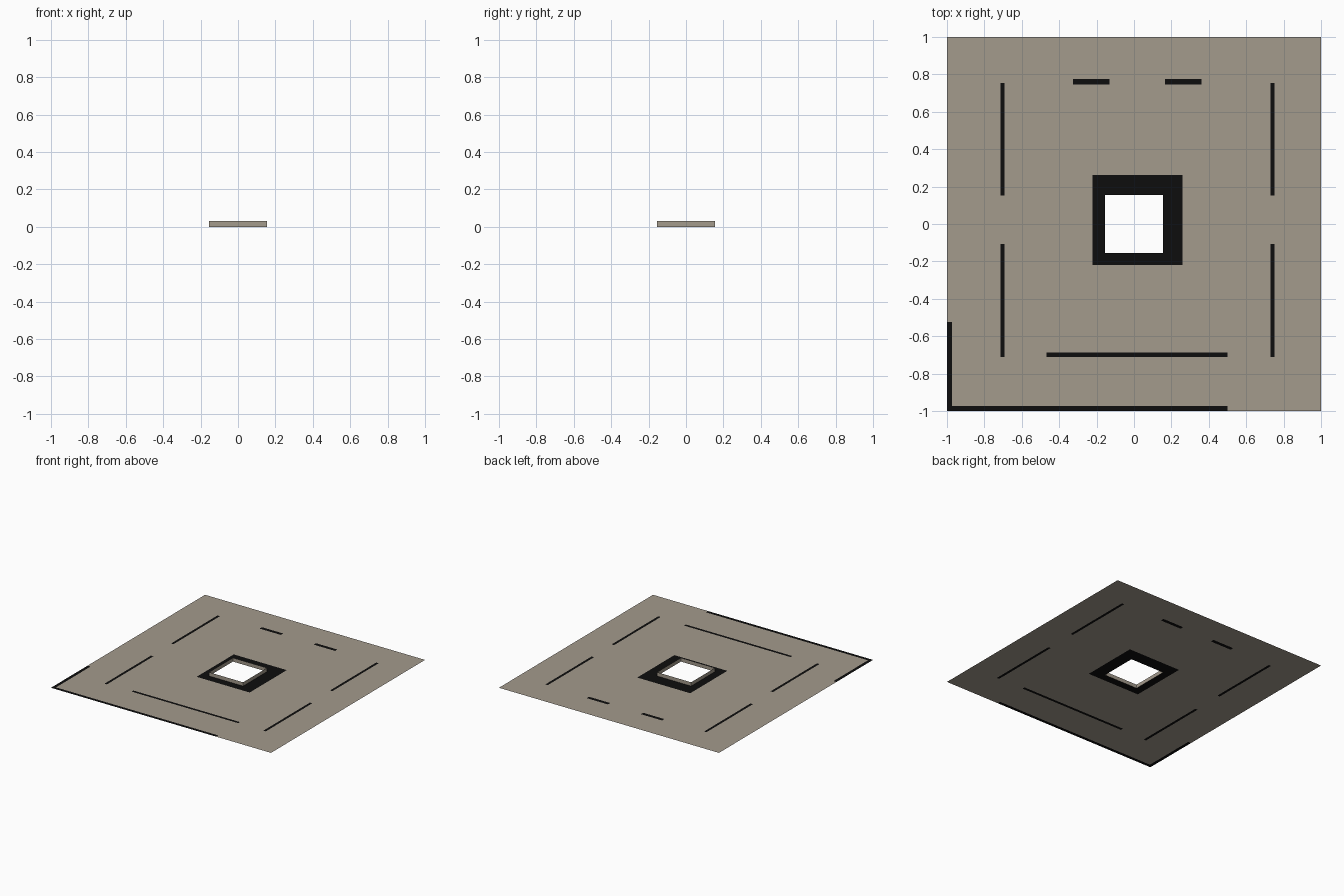
import bpy, bmesh

if "Cube" in bpy.data.objects:
    bpy.data.objects.remove(bpy.data.objects["Cube"])

def material(name, rgb):
    m = bpy.data.materials.new(name)
    m.diffuse_color = (*rgb, 1)
    m.use_nodes = True
    m.node_tree.nodes["Principled BSDF"].inputs["Base Color"].default_value = m.diffuse_color
    return m

beige = material("warm grey", (0.37, 0.325, 0.265))
black = material("black", (0.004, 0.004, 0.004))

def finish(bm, name):
    me = bpy.data.meshes.new(name)
    bm.to_mesh(me)
    bm.free()
    me.materials.append(beige)
    me.materials.append(black)
    ob = bpy.data.objects.new(name, me)
    bpy.context.collection.objects.link(ob)
    return ob

H = 0.155      # half width of the opening
RIM = 0.031    # height of the opening rim

# Painted black areas: x0, x1, y0, y1
marks = [(-0.222, 0.26, -0.22, 0.262),          # border round the opening
         (-0.325, -0.132, 0.745, 0.775),        # back dashes
         (0.167, 0.36, 0.745, 0.775),
         (-0.468, 0.5, -0.711, -0.688),         # front line
         (-1, -0.973, -1, -0.525),              # corner edges
         (-1, 0.5, -1, -0.973)]
for x0, x1 in ((-0.715, -0.693), (0.729, 0.751)):   # side lines
    marks += [(x0, x1, 0.152, 0.754), (x0, x1, -0.712, -0.108)]

# Flat panel, cut along every mark edge, with a square opening
xs = sorted({-1, 1, -H, H} | {v for m in marks for v in m[:2]})
ys = sorted({-1, 1, -H, H} | {v for m in marks for v in m[2:]})
bm = bmesh.new()
grid = [[bm.verts.new((x, y, 0)) for y in ys] for x in xs]
for i in range(len(xs) - 1):
    for j in range(len(ys) - 1):
        cx, cy = (xs[i] + xs[i + 1]) / 2, (ys[j] + ys[j + 1]) / 2
        if abs(cx) < H and abs(cy) < H:
            continue
        f = bm.faces.new((grid[i][j], grid[i + 1][j], grid[i + 1][j + 1], grid[i][j + 1]))
        f.material_index = int(any(a < cx < b and c < cy < d for a, b, c, d in marks))
bmesh.ops.delete(bm, geom=[v for v in bm.verts if not v.link_faces], context='VERTS')
finish(bm, "floor_panel")

# Thin upright rim round the opening
bm = bmesh.new()
corners = [(-H, -H), (H, -H), (H, H), (-H, H)]
low = [bm.verts.new((x, y, 0)) for x, y in corners]
top = [bm.verts.new((x, y, RIM)) for x, y in corners]
for k in range(4):
    n = (k + 1) % 4
    bm.faces.new((low[k], low[n], top[n], top[k]))
finish(bm, "opening_rim")
